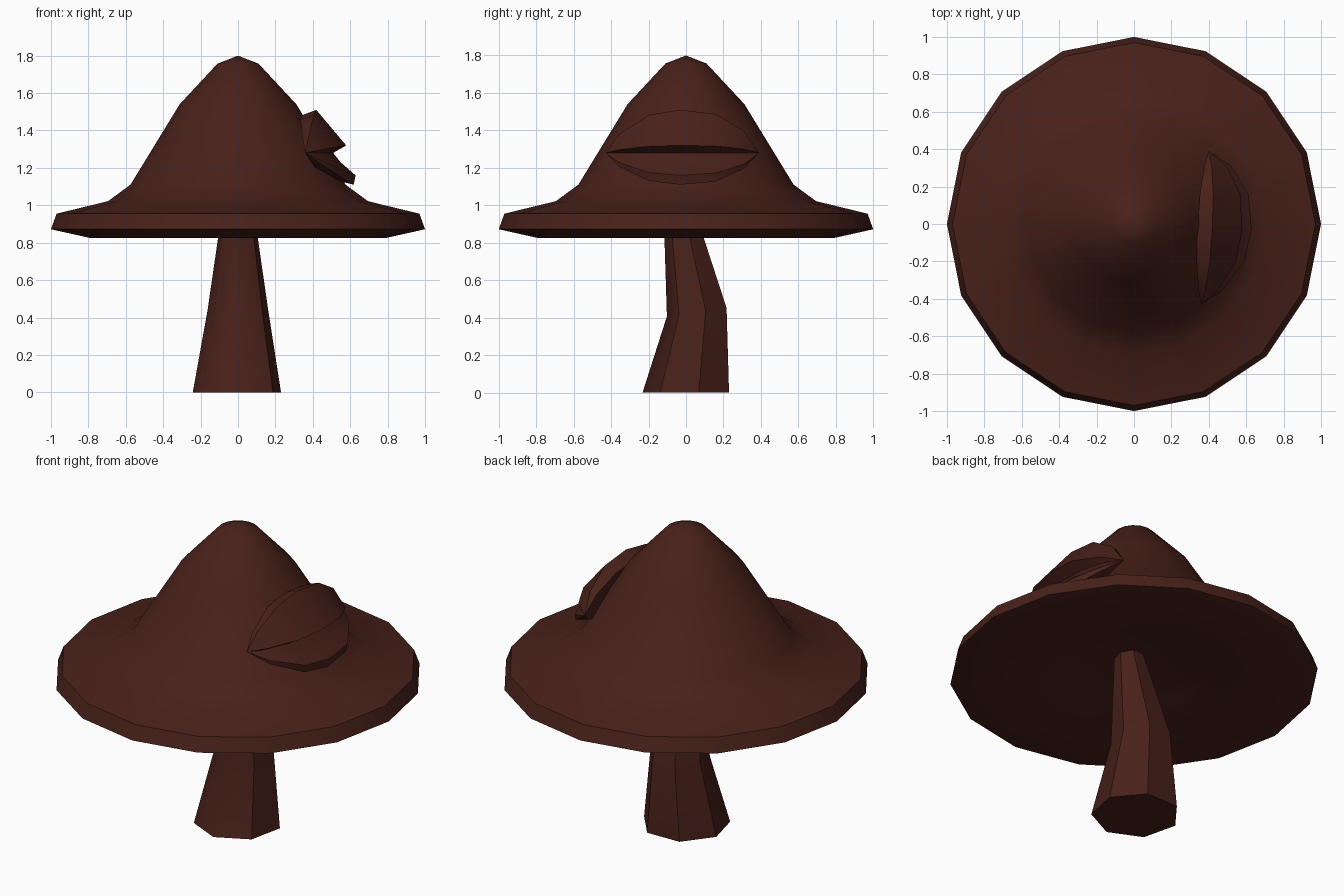
import bpy, bmesh
from math import sin, cos, tau, radians

if "Cube" in bpy.data.objects:
    bpy.data.objects.remove(bpy.data.objects["Cube"])

mat = bpy.data.materials.new("dark_brown")
mat.diffuse_color = (0.065, 0.015, 0.010, 1)
mat.use_nodes = True
mat.node_tree.nodes["Principled BSDF"].inputs["Base Color"].default_value = mat.diffuse_color


def skin(name, loops, angle):
    """Bridge closed loops of equal length, cap the ends, weld collapsed points."""
    bm = bmesh.new()
    rings = [[bm.verts.new(p) for p in loop] for loop in loops]
    n = len(loops[0])
    for a, b in zip(rings, rings[1:]):
        for i in range(n):
            j = (i + 1) % n
            bm.faces.new((a[i], a[j], b[j], b[i]))
    bm.faces.new(rings[0])
    bm.faces.new(rings[-1])
    bmesh.ops.remove_doubles(bm, verts=bm.verts, dist=0.0005)
    bmesh.ops.recalc_face_normals(bm, faces=bm.faces)
    mesh = bpy.data.meshes.new(name)
    bm.to_mesh(mesh)
    bm.free()
    ob = bpy.data.objects.new(name, mesh)
    bpy.context.collection.objects.link(ob)
    mesh.materials.append(mat)
    bpy.ops.object.select_all(action='DESELECT')
    ob.select_set(True)
    bpy.context.view_layer.objects.active = ob
    bpy.ops.object.shade_smooth_by_angle(angle=radians(angle))
    return ob


def ring(r, z, n, cx=0, cy=0, tilt=0, start=0):
    pts = []
    for i in range(n):
        a = start + tau * i / n
        pts.append((cx + r * cos(a), cy + r * sin(a), z + tilt * r * sin(a)))
    return pts


# Cap: 16-sided bell with wide brim and hollow underside
profile = [(0, 1.80), (0.11, 1.757), (0.312, 1.54), (0.575, 1.11), (0.695, 1.022),
           (0.97, 0.955), (1.0, 0.872), (0.79, 0.825), (0.4, 0.93), (0, 1.02)]
skin("cap", [ring(r, z, 16) for r, z in profile], 35)

# Stem: bent, seven-sided, tapering into the cap
start = radians(271)
skin("stem", [ring(0.242, 0, 7, -0.005, 0.01, 0, start),
              ring(0.167, 0.43, 7, 0, 0.065, 0.14, start),
              ring(0.077, 1.04, 7, 0, -0.045, 0, start)], 50)

# Mouth: heavy upper lip and thin lower lip, section swept across y
# section offsets (x, z) from the corner line, scaled at every station
section = [(-0.04, 0.20), (0.04, 0.23), (0.20, 0.04), (0.13, 0.00),
           (0.17, -0.05), (0.25, -0.12), (0.24, -0.17), (0.08, -0.13)]
stations = [(-0.43, 0), (-0.36, 0.42), (-0.20, 0.88), (-0.03, 1),
            (0.16, 0.9), (0.31, 0.5), (0.39, 0)]
loops = []
for y, s in stations:
    x0 = 0.38 + 0.05 * y
    loops.append([(x0 + s * dx, y, 1.28 + s * dz) for dx, dz in section])
skin("mouth", loops, 32)
